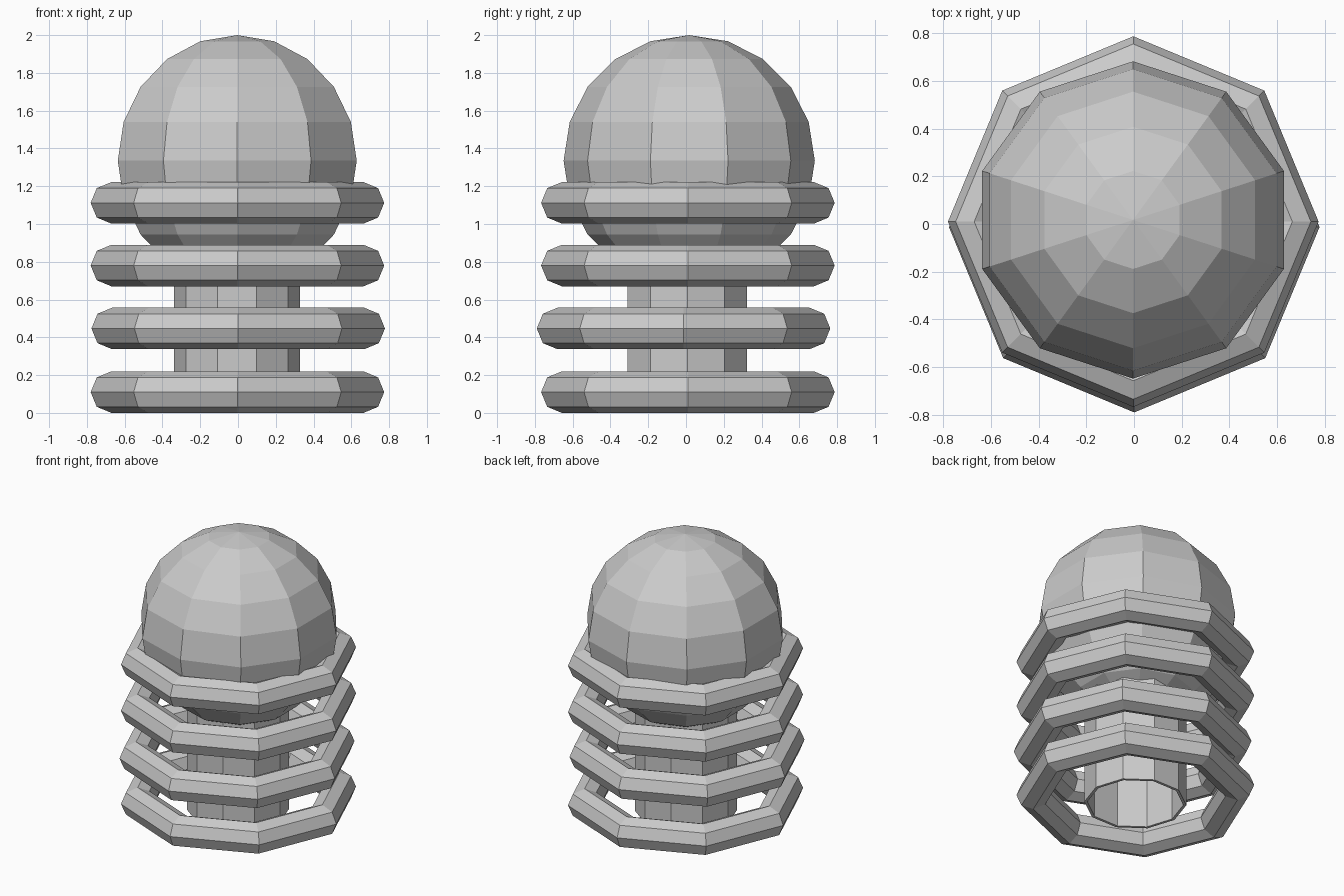
import bpy, math

if "Cube" in bpy.data.objects:
    bpy.data.objects.remove(bpy.data.objects["Cube"])

# Low-poly ring: 8 segments around, octagonal cross-section
def ring(name, loc):
    bpy.ops.mesh.primitive_torus_add(major_segments=8, minor_segments=8,
                                     major_radius=0.667, minor_radius=0.11, location=loc)
    bpy.context.object.name = name

# Four stacked coil rings, the second one slightly shifted
ring_places = [(-0.003, 0.01, 0.11), (0.001, -0.013, 0.447),
               (-0.003, 0.01, 0.78), (-0.003, 0.01, 1.112)]
for i, loc in enumerate(ring_places):
    ring(f"coil_ring_{i + 1}", loc)

# Globe sitting in the top ring
bpy.ops.mesh.primitive_uv_sphere_add(segments=10, ring_count=10, radius=0.665,
                                     location=(-0.004, 0.017, 1.335))
bpy.context.object.name = "globe"

# Hollow central post, open at the bottom, running up into the globe
bottom, top = 0.01, 0.85
bpy.ops.mesh.primitive_cylinder_add(vertices=10, radius=0.333, depth=top - bottom,
                                    end_fill_type='NOTHING',
                                    location=(-0.005, 0.007, (top + bottom) / 2),
                                    rotation=(0, 0, math.radians(90)))
post = bpy.context.object
post.name = "central_post"
wall = post.modifiers.new("wall", 'SOLIDIFY')
wall.thickness = 0.02
wall.offset = -1
